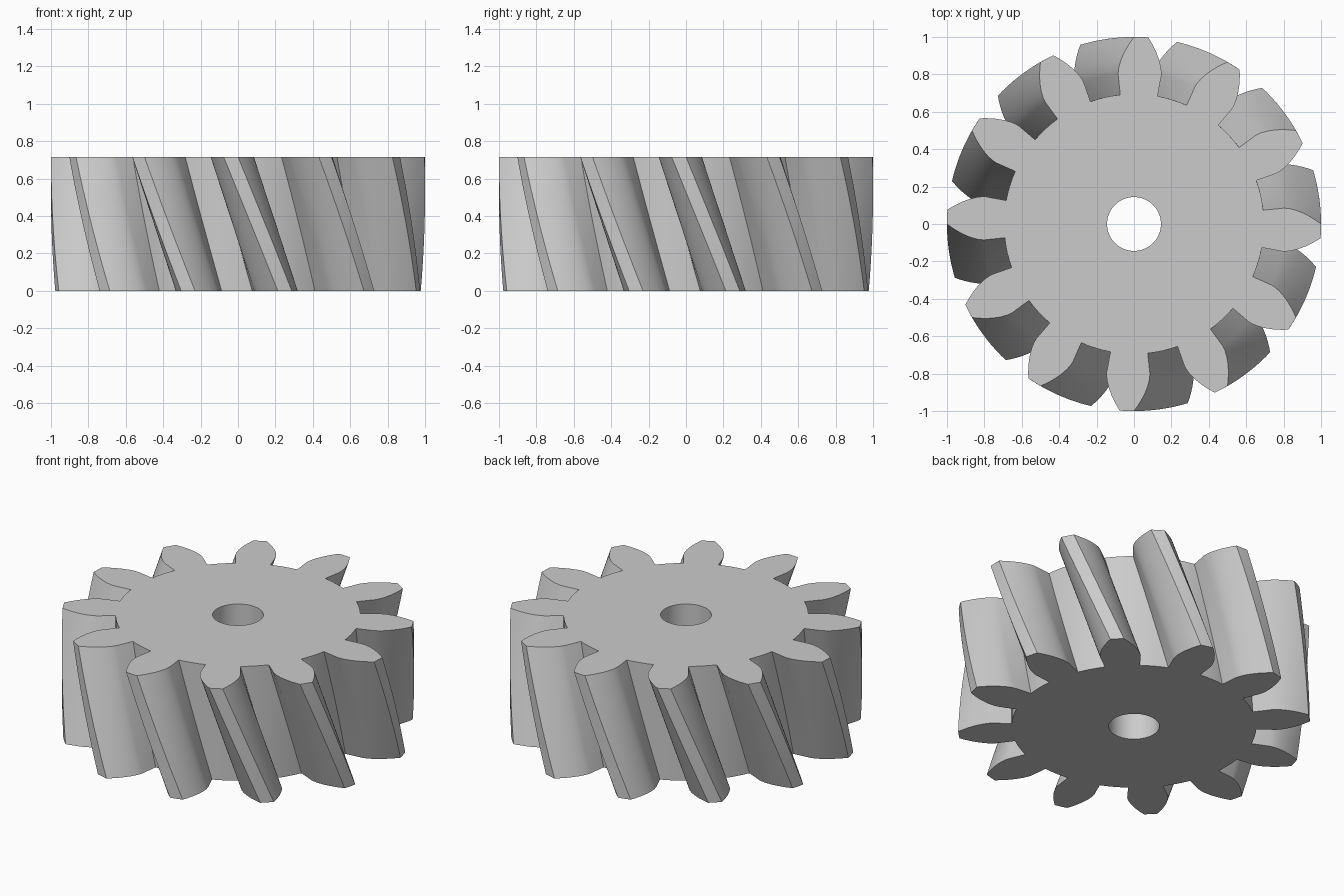
import bpy, bmesh, math
from math import cos, sin, radians, tau

cube = bpy.data.objects.get("Cube")
if cube:
    bpy.data.objects.remove(cube, do_unlink=True)

TEETH, HEIGHT = 12, 0.716
TIP_R, BASE_R, ROOT_R, BORE_R = 1.0, 0.805, 0.695, 0.144
TIP_HALF, BASE_HALF = radians(2.2), radians(8.25)
BOTTOM_ANGLE, TOP_ANGLE = radians(14.5), radians(-2.2)
FLANK_STEPS, LAYERS, BORE_SIDES = 8, 16, 48


def involute(r):
    a = math.acos(BASE_R / r)
    return math.tan(a) - a


# Half tooth: radial foot, then an involute flank narrowing to the tip
def flank():
    pts = [(ROOT_R, BASE_HALF)]
    for i in range(FLANK_STEPS + 1):
        r = BASE_R + (TIP_R - BASE_R) * i / FLANK_STEPS
        t = involute(r) / involute(TIP_R)
        pts.append((r, BASE_HALF + (TIP_HALF - BASE_HALF) * t))
    return pts


# Full outline in polar form, with a curved tip and curved root floor
def outline():
    half = flank()
    pitch = tau / TEETH
    gap = pitch - 2 * BASE_HALF
    tooth = [(r, -a) for r, a in half] + [(TIP_R, 0)]
    tooth += [(r, a) for r, a in reversed(half)]
    tooth += [(ROOT_R, BASE_HALF + gap * k / 4) for k in (1, 2, 3)]
    return [(r, a + n * pitch) for n in range(TEETH) for r, a in tooth]


def add_ring(bm, polar, z, turn):
    return [bm.verts.new((r * cos(a + turn), r * sin(a + turn), z)) for r, a in polar]


def skin(bm, lower, upper):
    n = len(lower)
    for i in range(n):
        j = (i + 1) % n
        bm.faces.new((lower[i], lower[j], upper[j], upper[i]))


def loop_edges(bm, ring):
    return [bm.edges.get((v, ring[i - 1])) for i, v in enumerate(ring)]


bm = bmesh.new()

# Twisted toothed wall
shape = outline()
rings = []
for k in range(LAYERS + 1):
    t = k / LAYERS
    turn = BOTTOM_ANGLE + (TOP_ANGLE - BOTTOM_ANGLE) * t
    rings.append(add_ring(bm, shape, HEIGHT * t, turn))
for lower, upper in zip(rings, rings[1:]):
    skin(bm, lower, upper)

# Straight bore
circle = [(BORE_R, tau * i / BORE_SIDES) for i in range(BORE_SIDES)]
bore = [add_ring(bm, circle, z, 0) for z in (0, HEIGHT)]
skin(bm, bore[1], bore[0])

# Flat end faces between the outline and the bore
for outer, inner, up in ((rings[0], bore[0], -1), (rings[-1], bore[1], 1)):
    edges = loop_edges(bm, outer) + loop_edges(bm, inner)
    bmesh.ops.triangle_fill(bm, edges=edges, use_beauty=True, normal=(0, 0, up))
bmesh.ops.recalc_face_normals(bm, faces=bm.faces[:])

mesh = bpy.data.meshes.new("helical_gear")
bm.to_mesh(mesh)
bm.free()
gear = bpy.data.objects.new("helical_gear", mesh)
bpy.context.collection.objects.link(gear)

# Plain grey metal
grey = bpy.data.materials.new("plain_grey")
grey.use_nodes = True
colour = (0.6, 0.6, 0.6, 1)
grey.diffuse_color = colour
for node in grey.node_tree.nodes:
    if node.type == "BSDF_PRINCIPLED":
        node.inputs["Base Color"].default_value = colour
mesh.materials.append(grey)

bpy.ops.object.select_all(action="DESELECT")
gear.select_set(True)
bpy.context.view_layer.objects.active = gear
bpy.ops.object.shade_smooth_by_angle(angle=radians(25))
